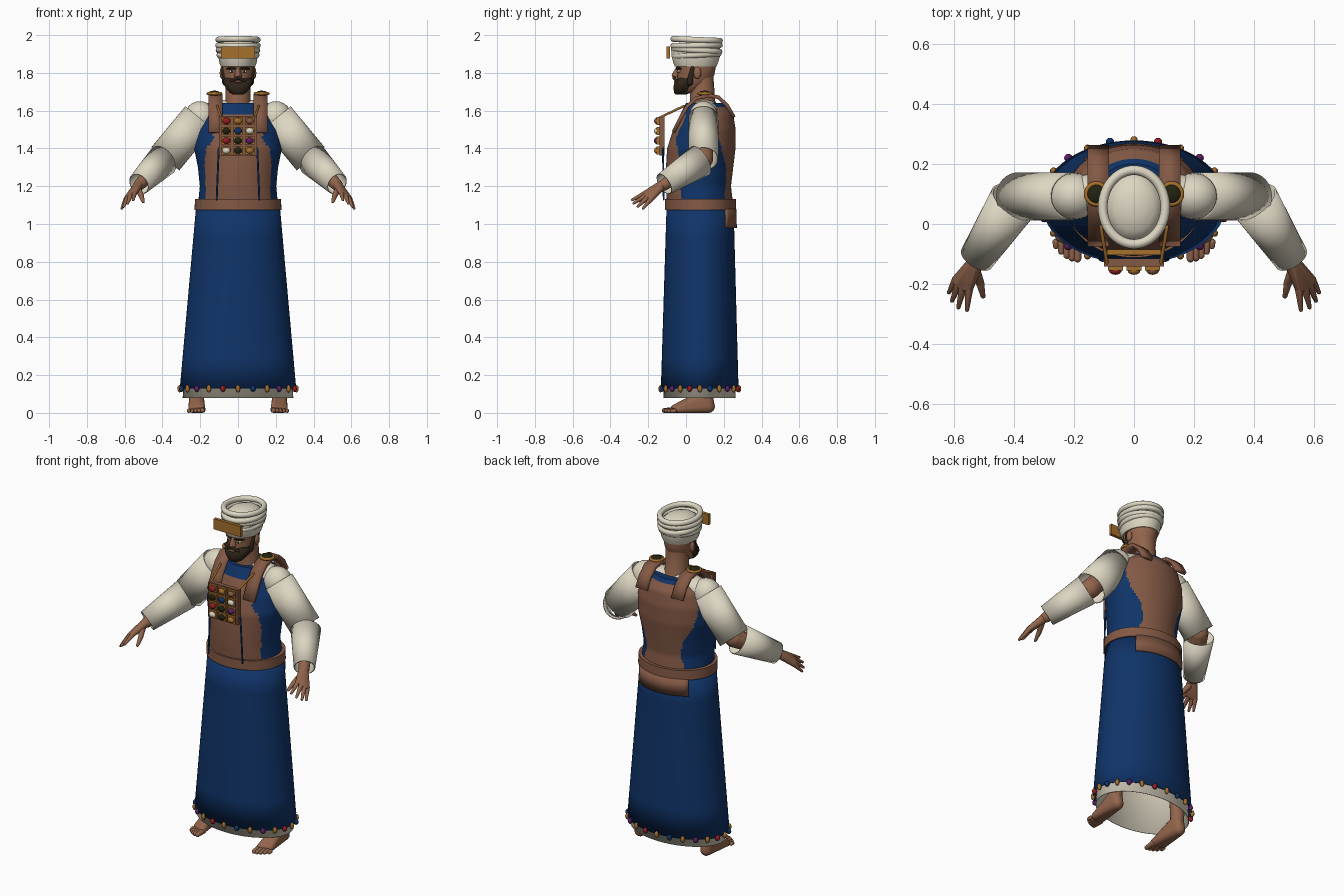
import bpy, bmesh, math
from mathutils import Vector, Matrix

cube = bpy.data.objects.get("Cube")
if cube:
    bpy.data.objects.remove(cube, do_unlink=True)


def material(name, r, g, b):
    m = bpy.data.materials.new(name)
    m.use_nodes = True
    m.diffuse_color = (r, g, b, 1)
    bsdf = m.node_tree.nodes["Principled BSDF"]
    bsdf.inputs["Base Color"].default_value = (r, g, b, 1)
    bsdf.inputs["Roughness"].default_value = 0.8
    return m


BLUE = material("robe blue", 0.005, 0.034, 0.14)
CREAM = material("linen cream", 0.72, 0.67, 0.54)
BROWN = material("woven brown", 0.23, 0.10, 0.06)
SKIN = material("skin", 0.29, 0.13, 0.072)
GOLD = material("gold", 0.38, 0.16, 0.025)
RED = material("red stone", 0.30, 0.012, 0.018)
PURPLE = material("purple", 0.11, 0.012, 0.13)
DARK = material("dark stone", 0.016, 0.017, 0.006)
HAIR = material("beard brown", 0.03, 0.02, 0.01)
parts = []


def finish(name, bm, mats, thickness=0):
    bmesh.ops.recalc_face_normals(bm, faces=bm.faces)
    me = bpy.data.meshes.new(name)
    bm.to_mesh(me)
    bm.free()
    for m in mats:
        me.materials.append(m)
    ob = bpy.data.objects.new(name, me)
    bpy.context.collection.objects.link(ob)
    if thickness:
        mod = ob.modifiers.new("Thickness", "SOLIDIFY")
        mod.thickness = thickness
    parts.append(ob)
    return ob


def lerp_rows(rows, z):
    """Interpolate rows keyed by their first value."""
    for p, q in zip(rows, rows[1:]):
        if z <= q[0]:
            t = max(0, (z - p[0]) / (q[0] - p[0]))
            return [a + (b - a) * t for a, b in zip(p[1:], q[1:])]
    return list(rows[-1][1:])


def loft(name, rows, mats, steps=1, segs=64, caps=True, rule=None, keep=None, thickness=0):
    """Stack of ellipses; each row is z, half width, front y, back y."""
    zs = [p[0] + (q[0] - p[0]) * i / steps for p, q in zip(rows, rows[1:]) for i in range(steps)]
    zs.append(rows[-1][0])
    bm = bmesh.new()
    rings = []
    for z in zs:
        a, f, b = lerp_rows(rows, z)
        angles = [math.tau * i / segs for i in range(segs)]
        rings.append([bm.verts.new((a * math.sin(t), (f + b) / 2 + (f - b) / 2 * math.cos(t), z)) for t in angles])
    for r, s in zip(rings, rings[1:]):
        for i in range(segs):
            j = (i + 1) % segs
            bm.faces.new((r[i], r[j], s[j], s[i]))
    if caps:
        bm.faces.new(rings[0])
        bm.faces.new(rings[-1])
    if rule:
        for f in bm.faces:
            f.material_index = rule(f.calc_center_median())
    if keep:
        drop = [f for f in bm.faces if not keep(f.calc_center_median())]
        bmesh.ops.delete(bm, geom=drop, context="FACES")
    return finish(name, bm, mats, thickness)


BALL = [Vector((math.sin(p) * math.cos(t), math.sin(p) * math.sin(t), math.cos(p)))
        for p in [math.pi * i / 8 for i in range(1, 8)]
        for t in [math.tau * j / 14 for j in range(14)]] + [Vector((0, 0, 1)), Vector((0, 0, -1))]


def blobs(name, groups, mat, side=1):
    """Each group is a list of (x, y, z, radius) balls wrapped in one skin."""
    bm = bmesh.new()
    for balls in groups:
        pts = [bm.verts.new((side * (x + d.x * r), y + d.y * r, z + d.z * r))
               for x, y, z, r in balls for d in BALL]
        out = bmesh.ops.convex_hull(bm, input=pts)
        spare = [v for v in out["geom_interior"] if isinstance(v, bmesh.types.BMVert)]
        bmesh.ops.delete(bm, geom=spare, context="VERTS")
    return finish(name, bm, [mat])


def ellipsoid(name, centre, size, mat, segs=24):
    bm = bmesh.new()
    bmesh.ops.create_uvsphere(bm, u_segments=segs, v_segments=segs // 2, radius=1,
                              matrix=Matrix.Translation(centre) @ Matrix.Diagonal((*size, 1)))
    return finish(name, bm, [mat])


def box(name, centre, size, mat):
    bm = bmesh.new()
    bmesh.ops.create_cube(bm, size=1, matrix=Matrix.Translation(centre) @ Matrix.Diagonal((*size, 1)))
    return finish(name, bm, [mat])


def sleeve(name, start, end, r0, r1, flat, side):
    a, b = (Vector((side * x, y, z)) for x, y, z in (start, end))
    d = b - a
    mat = Matrix.Translation((a + b) / 2) @ d.to_track_quat("Z", "Y").to_matrix().to_4x4()
    bm = bmesh.new()
    bmesh.ops.create_cone(bm, cap_ends=False, segments=32, radius1=r0, radius2=r1, depth=d.length,
                          matrix=mat @ Matrix.Diagonal((flat, 1, 1, 1)))
    return finish(name, bm, [CREAM], 0.006)


def ring(name, centre, rx, ry, tube, tilt, mat, segs=48):
    bm = bmesh.new()
    loops = []
    for i in range(segs):
        t = math.tau * i / segs
        loop = []
        for j in range(10):
            p = math.tau * j / 10
            q = Vector(((rx + tube * math.cos(p)) * math.cos(t), (ry + tube * math.cos(p)) * math.sin(t),
                        tube * math.sin(p)))
            loop.append(bm.verts.new(Vector(centre) + Matrix.Rotation(tilt, 3, "X") @ q))
        loops.append(loop)
    for i in range(segs):
        r, s = loops[i], loops[(i + 1) % segs]
        for j in range(10):
            k = (j + 1) % 10
            bm.faces.new((r[j], s[j], s[k], r[k]))
    return finish(name, bm, [mat])


# Skirt, under-robe and belt
loft("under_robe", [(0.08, 0.293, -0.12, 0.262), (1.0, 0.21, -0.09, 0.235)], [CREAM], caps=False, thickness=0.004)
loft("skirt", [(0.13, 0.308, -0.133, 0.278), (1.09, 0.222, -0.103, 0.252)], [BLUE], steps=6, caps=False, thickness=0.004)
loft("belt", [(1.075, 0.23, -0.112, 0.266), (1.132, 0.228, -0.112, 0.264)], [BROWN])
loft("belt_tail", [(0.98, 0.238, -0.11, 0.269), (1.08, 0.232, -0.11, 0.267)], [BROWN], caps=False,
     keep=lambda c: abs(c.x) < 0.168 and c.y > 0.1, thickness=0.008)

# Torso: brown front and back panels with blue at the sides and neckline
EDGES = [(1.1, -0.03, 0.2), (1.2, -0.025, 0.21), (1.3, -0.025, 0.215), (1.45, -0.055, 0.175), (1.6, 0.01, 0.16)]


def torso_colour(c):
    front, back = lerp_rows(EDGES, c.z)
    if c.y < 0.08:
        return 1 if c.y < front and c.z < 1.575 else 0
    return 1 if c.y > back and c.z < 1.62 else 0


loft("torso", [(1.1, 0.212, -0.1, 0.25), (1.2, 0.202, -0.106, 0.238), (1.3, 0.212, -0.106, 0.25),
               (1.4, 0.232, -0.1, 0.262), (1.5, 0.222, -0.068, 0.263), (1.58, 0.19, -0.03, 0.25),
               (1.64, 0.125, 0.0, 0.2)], [BLUE, BROWN], steps=6, segs=128, rule=torso_colour)
ellipsoid("linen_yoke", (0, 0.1, 1.58), (0.25, 0.085, 0.08), CREAM, 32)

# Breastplate with set stones
box("breastplate", (0, -0.128, 1.467), (0.2, 0.026, 0.21), BROWN)
STONES = [RED, GOLD, BROWN, DARK, BLUE, CREAM, RED, DARK, PURPLE, CREAM, DARK, GOLD]
for i, mat in enumerate(STONES):
    x, z = (i % 3 - 1) * 0.062, 1.545 - i // 3 * 0.052
    box("stone_setting", (x, -0.147, z), (0.05, 0.016, 0.042), GOLD)
    ellipsoid("set_stone", (x, -0.155, z), (0.021, 0.014, 0.017), mat, 16)

for s in (1, -1):
    # Shoulder straps, shoulder stones, chains and cords
    path = [(-0.075, 1.49), (-0.035, 1.57), (0.0, 1.63), (0.05, 1.675), (0.12, 1.69), (0.175, 1.68),
            (0.225, 1.635), (0.262, 1.57)]
    bm = bmesh.new()
    rows = [[bm.verts.new((s * x, y, z)) for x in (0.083, 0.155)] for y, z in path]
    for p, q in zip(rows, rows[1:]):
        bm.faces.new((p[0], p[1], q[1], q[0]))
    finish("shoulder_strap", bm, [BROWN], 0.02)
    ring("shoulder_stone_rim", (s * 0.125, 0.1, 1.69), 0.034, 0.034, 0.008, 0, GOLD, 24)
    ellipsoid("shoulder_stone", (s * 0.125, 0.1, 1.69), (0.033, 0.033, 0.016), DARK)
    blobs("gold_chain", [[(0.09, -0.13, 1.568, 0.006), (0.11, -0.01, 1.625, 0.006)]], GOLD, s)
    blobs("blue_cord", [[(0.102, -0.122, 1.4, 0.005), (0.113, -0.118, 1.13, 0.005)]], BLUE, s)

    # Arms and sleeves
    blobs("arm", [[(0.2, 0.09, 1.55, 0.05), (0.385, 0.09, 1.345, 0.055)],
                  [(0.385, 0.09, 1.345, 0.055), (0.525, -0.12, 1.205, 0.03)]], SKIN, s)
    ellipsoid("shoulder_cap", (s * 0.2, 0.092, 1.565), (0.085, 0.078, 0.085), CREAM)
    sleeve("upper_sleeve", (0.205, 0.092, 1.562), (0.385, 0.092, 1.345), 0.096, 0.096, 0.83, s)
    sleeve("lower_sleeve", (0.4, 0.075, 1.335), (0.524, -0.115, 1.212), 0.088, 0.062, 0.95, s)

    # Hands: palm, four fingers and a thumb
    knuckles = [(0.548, -0.213, 1.165), (0.568, -0.21, 1.153), (0.583, -0.2, 1.143), (0.592, -0.185, 1.133)]
    tips = [(0.555, -0.285, 1.128), (0.584, -0.277, 1.11), (0.605, -0.255, 1.093), (0.615, -0.227, 1.083)]
    groups = [[(0.525, -0.125, 1.207, 0.026)] + [(*k, 0.014) for k in knuckles]]
    groups += [[(*k, 0.014), (*t, 0.007)] for k, t in zip(knuckles, tips)]
    groups += [[(0.53, -0.15, 1.185, 0.018), (0.512, -0.195, 1.15, 0.014)],
               [(0.512, -0.195, 1.15, 0.014), (0.502, -0.24, 1.118, 0.008)]]
    blobs("hand", groups, SKIN, s)

    # Feet and shins
    groups = [[(0.22, 0.105, 0.4, 0.05), (0.22, 0.105, 0.09, 0.038)],
              [(0.22, 0.105, 0.09, 0.038), (0.22, 0.12, 0.034, 0.034), (0.195, -0.06, 0.022, 0.022),
               (0.243, -0.04, 0.02, 0.02), (0.215, -0.01, 0.045, 0.022)]]
    for i in range(5):
        x, r = 0.188 + i * 0.018, 0.016 - i * 0.0012
        groups.append([(x, -0.06, r, r), (x, -0.115 + i * i * 0.0025, r * 0.8, r * 0.8)])
    blobs("foot", groups, SKIN, s)

    # Ears, eyes, brows and sideburns
    ellipsoid("ear", (s * 0.085, 0.06, 1.8), (0.012, 0.02, 0.032), SKIN, 16)
    ellipsoid("eye", (s * 0.033, -0.037, 1.808), (0.015, 0.01, 0.007), CREAM, 16)
    ellipsoid("iris", (s * 0.033, -0.045, 1.808), (0.006, 0.004, 0.006), HAIR, 12)
    blobs("eyebrow", [[(0.015, -0.052, 1.824, 0.005), (0.04, -0.045, 1.829, 0.005), (0.06, -0.026, 1.822, 0.003)]], HAIR, s)
    blobs("sideburn", [[(0.066, 0.02, 1.75, 0.018), (0.078, 0.035, 1.83, 0.01)]], HAIR, s)
    blobs("moustache", [[(0.004, -0.064, 1.773, 0.008), (0.036, -0.046, 1.757, 0.008)]], HAIR, s)

# Neck, head, nose and beard
loft("neck", [(1.58, 0.085, 0.02, 0.19), (1.65, 0.066, 0.02, 0.155), (1.78, 0.064, 0.02, 0.145)], [SKIN])
loft("head", [(1.695, 0.035, -0.035, 0.05), (1.715, 0.055, -0.045, 0.09), (1.75, 0.071, -0.047, 0.13),
              (1.79, 0.08, -0.046, 0.15), (1.83, 0.085, -0.049, 0.158), (1.88, 0.088, -0.052, 0.16)], [SKIN], steps=2)
blobs("nose", [[(0, -0.046, 1.825, 0.008), (0, -0.066, 1.788, 0.01), (0.012, -0.052, 1.785, 0.009),
                (-0.012, -0.052, 1.785, 0.009)]], SKIN)
loft("beard", [(1.685, 0.025, -0.052, 0.0), (1.693, 0.042, -0.062, 0.02), (1.715, 0.062, -0.067, 0.04),
               (1.74, 0.075, -0.064, 0.05), (1.757, 0.077, -0.056, 0.055), (1.772, 0.074, -0.04, 0.055)], [HAIR])
blobs("lips", [[(0.012, -0.058, 1.753, 0.006), (-0.012, -0.058, 1.753, 0.006)]], BROWN)

# Wrapped turban and forehead plate
loft("turban_base", [(1.835, 0.092, -0.06, 0.162), (1.855, 0.099, -0.068, 0.17), (1.9, 0.106, -0.078, 0.183),
                     (1.945, 0.105, -0.075, 0.18)], [CREAM])
for z, rx, tilt in ((1.895, 0.098, 0.06), (1.92, 0.102, -0.07), (1.945, 0.104, 0.02), (1.975, 0.104, -0.04)):
    ring("turban_wrap", (0, 0.056, z), rx, rx + 0.019, 0.016, tilt, CREAM)
ellipsoid("turban_crown", (0, 0.056, 1.93), (0.096, 0.115, 0.055), CREAM, 16)
box("forehead_plate", (0, -0.094, 1.908), (0.18, 0.018, 0.064), GOLD)

# Bells and coloured fruits around the hem
FRUIT = [BLUE, PURPLE, RED]
for i in range(24):
    t = math.tau * i / 24
    at = (0.309 * math.sin(t), 0.073 - 0.207 * math.cos(t), 0.128)
    if i % 2:
        ellipsoid("hem_fruit", at, (0.014, 0.014, 0.017), FRUIT[i // 2 % 3], 12)
    else:
        ellipsoid("hem_bell", at, (0.012, 0.012, 0.02), GOLD, 12)

# Smooth shading with sharp edges kept
bpy.ops.object.select_all(action="DESELECT")
for ob in parts:
    ob.select_set(True)
bpy.context.view_layer.objects.active = parts[0]
bpy.ops.object.shade_smooth_by_angle(angle=math.radians(40))
